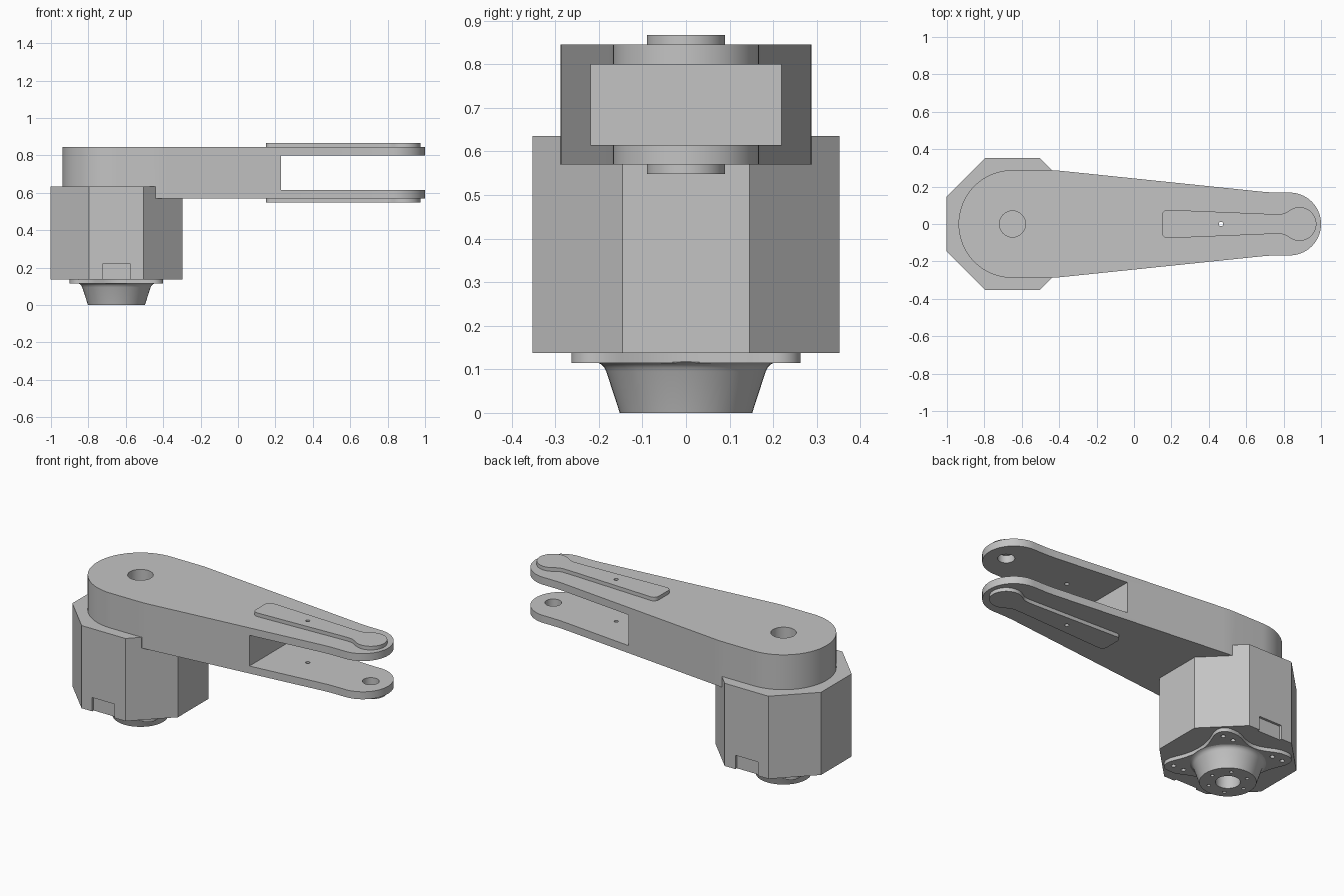
import bpy, bmesh
from math import sin, cos, pi, radians
from mathutils import Matrix

cube = bpy.data.objects.get("Cube")
if cube:
    bpy.data.objects.remove(cube, do_unlink=True)

grey = bpy.data.materials.new("light_grey")
grey.use_nodes = True
colour = (0.55, 0.55, 0.55, 1)
grey.diffuse_color = colour
grey.node_tree.nodes["Principled BSDF"].inputs["Base Color"].default_value = colour

AXIS = -0.65      # x of the motor axis
PIVOT = 0.885     # x of the fork pivot


def add_object(name, bm):
    bmesh.ops.recalc_face_normals(bm, faces=bm.faces)
    mesh = bpy.data.meshes.new(name)
    bm.to_mesh(mesh)
    bm.free()
    mesh.materials.append(grey)
    ob = bpy.data.objects.new(name, mesh)
    bpy.context.collection.objects.link(ob)
    return ob


def prism(name, outline, z0, z1):
    bm = bmesh.new()
    face = bm.faces.new([bm.verts.new((x, y, z0)) for x, y in outline])
    top = bmesh.ops.extrude_face_region(bm, geom=[face])["geom"]
    bmesh.ops.translate(bm, vec=(0, 0, z1 - z0),
                        verts=[v for v in top if isinstance(v, bmesh.types.BMVert)])
    return add_object(name, bm)


def arc(cx, cy, r, a0, a1, n):
    steps = [radians(a0 + (a1 - a0) * i / n) for i in range(n + 1)]
    return [(cx + r * cos(a), cy + r * sin(a)) for a in steps]


def mirrored(half):
    """Close an upper half outline by reflecting it across the x axis."""
    return half + [(x, -y) for x, y in reversed(half) if y > 1e-5]


def box(x0, x1, y0, y1, z0, z1):
    return prism("cutter", [(x0, y0), (x1, y0), (x1, y1), (x0, y1)], z0, z1)


def rod(x, y, r, z0, z1, n=32):
    return prism("cutter", arc(x, y, r, 0, 360 - 360 / n, n - 1), z0, z1)


def cut(ob, cutters):
    for cutter in cutters:
        cutter.hide_render = True
        mod = ob.modifiers.new("cut", "BOOLEAN")
        mod.operation = "DIFFERENCE"
        mod.solver = "EXACT"
        mod.object = cutter
    bpy.context.view_layer.update()
    graph = bpy.context.evaluated_depsgraph_get()
    mesh = bpy.data.meshes.new_from_object(ob.evaluated_get(graph))
    ob.modifiers.clear()
    ob.data = mesh
    for cutter in cutters:
        bpy.data.objects.remove(cutter, do_unlink=True)


# Octagonal motor housing with a step under the arm and two shallow notches
housing = prism("motor_housing",
                arc(AXIS, 0, 0.352 / cos(pi / 8), 22.5, 337.5, 7), 0.137, 0.635)
cut(housing, [box(-0.44, 0, -0.5, 0.5, 0.57, 0.8)]
    + [box(AXIS - 0.075, AXIS + 0.075, s * 0.338, s * 0.4, 0.1, 0.22) for s in (-1, 1)])

# Tapered arm with forked end
arm = prism("arm", mirrored(
    arc(AXIS, 0, 0.288, 180, 90, 24) + [(-0.46, 0.288), (-0.42, 0.287), (-0.38, 0.283),
                                        (0.68, 0.173), (0.73, 0.169), (0.78, 0.168)]
    + arc(0.832, 0, 0.168, 90, 0, 20)), 0.57, 0.845)
cut(arm, [
    box(-1.2, -0.44, -0.5, 0.5, 0.5, 0.635),
    box(0.23, 1.2, -0.5, 0.5, 0.615, 0.80),
    rod(AXIS, 0, 0.07, 0.6, 0.9),
    rod(PIVOT, 0, 0.046, 0.5, 0.9),
    rod(0.465, 0, 0.012, 0.5, 0.9, 16),
])

# Cover plates on both sides of the fork
plate_outline = mirrored(
    arc(0.18, 0.046, 0.03, 180, 90, 6)
    + [(0.74, 0.053), (0.785, 0.053), (0.805, 0.057), (0.82, 0.065)]
    + arc(PIVOT, 0, 0.09, 125, 0, 20))
for name, z0, z1 in (("upper_plate", 0.845, 0.867), ("lower_plate", 0.548, 0.57)):
    plate = prism(name, plate_outline, z0, z1)
    cut(plate, [rod(0.465, 0, 0.012, 0.5, 0.9, 16)])

# Mounting flange with four rounded lobes and paired screw holes
quarter = ([(0.2, 0), (0.203, 0.05), (0.215, 0.1), (0.235, 0.15), (0.247, 0.18)]
           + arc(0.195, 0.208, 0.055, 0, 90, 8)
           + [(0.15, 0.262), (0.115, 0.25), (0.07, 0.228), (0.035, 0.216), (0, 0.212)])
upper = quarter + [(-x, y) for x, y in reversed(quarter[:-1])]
flange = prism("mounting_flange", [(AXIS + x, y) for x, y in mirrored(upper)], 0.115, 0.137)
cut(flange, [rod(AXIS + sx * x, sy * 0.205, 0.013, 0.1, 0.13, 16)
             for sx in (-1, 1) for sy in (-1, 1) for x in (0.136, 0.204)])

# Turned output hub with a blind bore and a ring of bolt holes
profile = [(0, 0.1), (0.066, 0.1), (0.066, 0), (0.152, 0), (0.183, 0.095),
           (0.188, 0.105), (0.195, 0.112), (0.205, 0.116), (0.195, 0.12), (0, 0.12)]
bm = bmesh.new()
verts = [bm.verts.new((r, 0, z)) for r, z in profile]
edges = [bm.edges.new(pair) for pair in zip(verts, verts[1:])]
bmesh.ops.spin(bm, geom=verts + edges, cent=(0, 0, 0), axis=(0, 0, 1),
               angle=2 * pi, steps=48, use_merge=False)
bmesh.ops.remove_doubles(bm, verts=bm.verts, dist=1e-4)
bmesh.ops.transform(bm, matrix=Matrix.Translation((AXIS, 0, 0)), verts=bm.verts)
hub = add_object("output_hub", bm)
cut(hub, [rod(x, y, 0.01, -0.05, 0.04, 12) for x, y in arc(AXIS, 0, 0.108, 0, 300, 5)])

# Smooth the round walls, keep the edges sharp
parts = [o for o in bpy.context.scene.objects
         if o.type == "MESH" and grey.name in o.data.materials]
bpy.ops.object.select_all(action="DESELECT")
for part in parts:
    part.select_set(True)
bpy.context.view_layer.objects.active = arm
bpy.ops.object.shade_smooth_by_angle(angle=radians(25))
